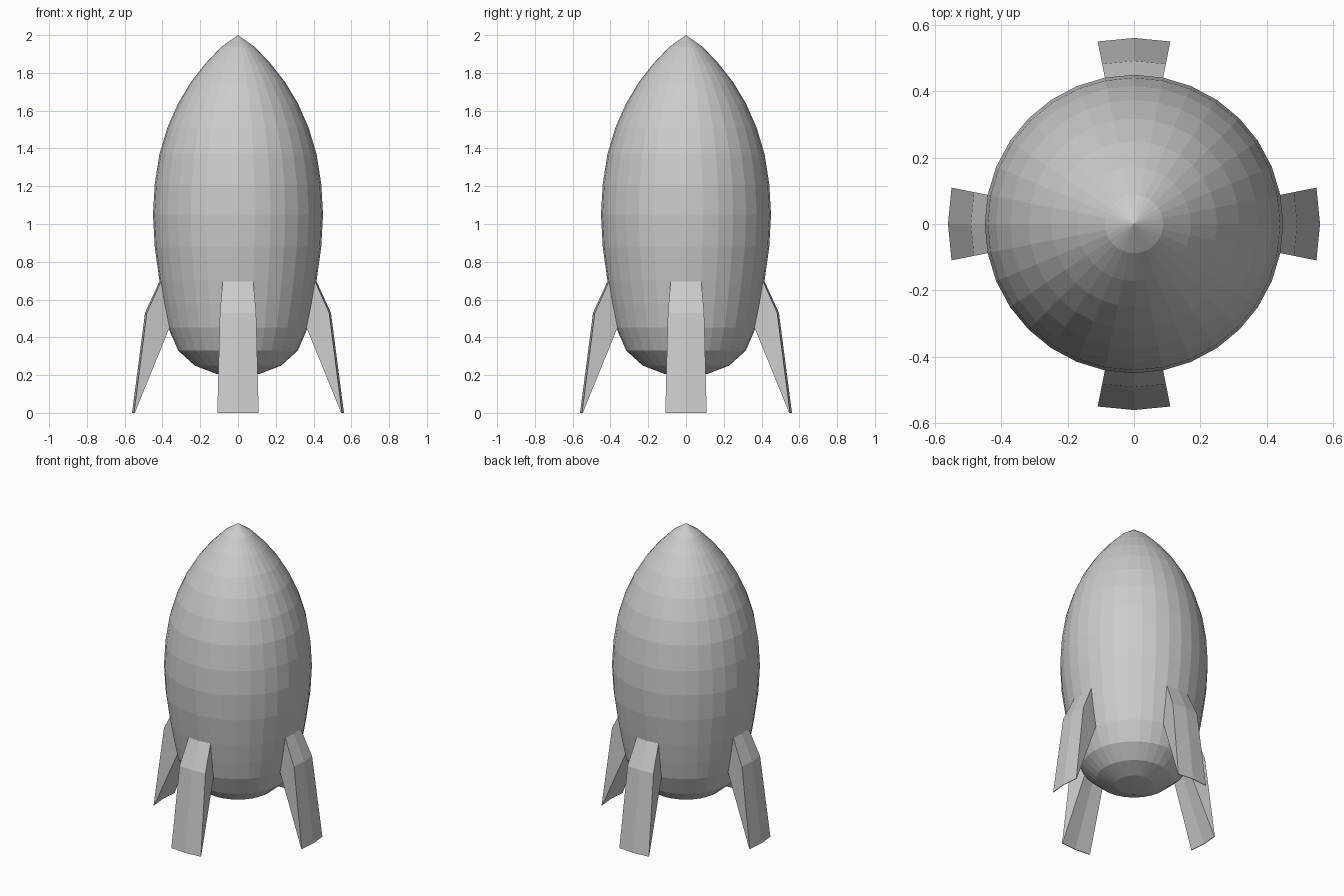
import bpy, bmesh
from math import sin, cos, pi

if "Cube" in bpy.data.objects:
    bpy.data.objects.remove(bpy.data.objects["Cube"])

SEGMENTS = 32
STEP = 2 * pi / SEGMENTS


def finish(name, bm):
    bmesh.ops.recalc_face_normals(bm, faces=bm.faces)
    mesh = bpy.data.meshes.new(name)
    bm.to_mesh(mesh)
    bm.free()
    obj = bpy.data.objects.new(name, mesh)
    bpy.context.collection.objects.link(obj)
    return obj


# Hull: lathed profile (radius, height) from base to pointed nose
hull_profile = [
    (0, 0.20), (0.115, 0.207), (0.228, 0.25), (0.317, 0.33), (0.37, 0.453),
    (0.395, 0.575), (0.416, 0.70), (0.441, 0.88), (0.45, 1.05),
    (0.441, 1.21), (0.416, 1.37), (0.374, 1.51), (0.318, 1.637),
    (0.25, 1.75), (0.172, 1.85), (0.088, 1.938), (0, 2.0),
]
bm = bmesh.new()
verts = [bm.verts.new((r, 0, z)) for r, z in hull_profile]
edges = [bm.edges.new(pair) for pair in zip(verts, verts[1:])]
bmesh.ops.spin(bm, geom=verts + edges, cent=(0, 0, 0), axis=(0, 0, 1),
               angle=2 * pi, steps=SEGMENTS, use_merge=True)
bmesh.ops.remove_doubles(bm, verts=bm.verts, dist=0.0005)
finish("hull", bm)

# Fins: side outline swept over two hull segments, widening outward
fin_outline = [(0.414, 0.70), (0.492, 0.53), (0.561, 0.0), (0.557, 0.0), (0.369, 0.453)]


def make_fin(name, angle):
    bm = bmesh.new()
    rows = [[bm.verts.new((r * cos(a), r * sin(a), z)) for r, z in fin_outline]
            for a in (angle - STEP, angle, angle + STEP)]
    n = len(fin_outline)
    for a, b in zip(rows, rows[1:]):
        for i in range(n):
            j = (i + 1) % n
            bm.faces.new((a[i], a[j], b[j], b[i]))
    bm.faces.new(rows[0])
    bm.faces.new(rows[-1])
    finish(name, bm)


for i, side in enumerate(("right", "back", "left", "front")):
    make_fin(side + "_fin", i * pi / 2)
